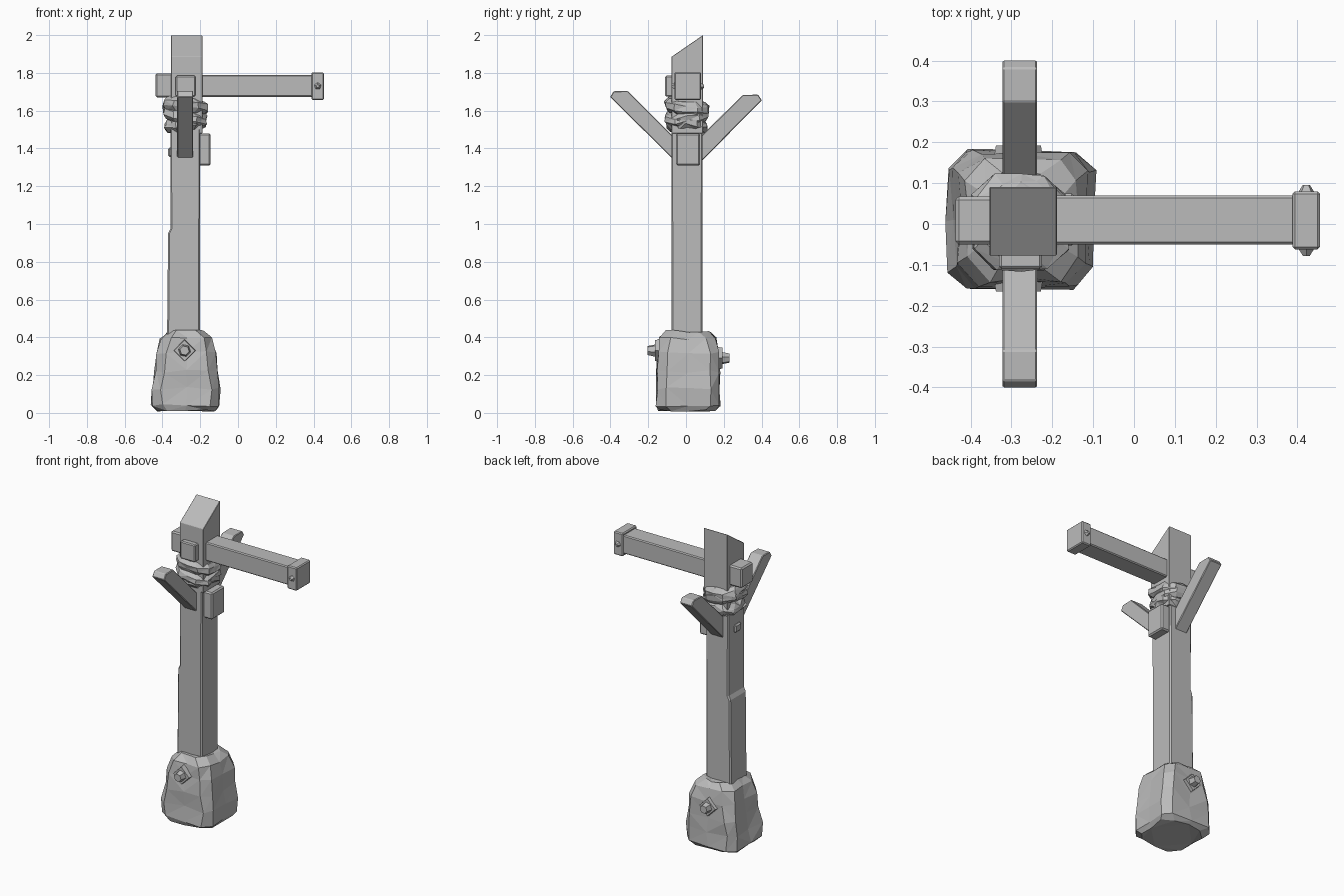
import bpy, bmesh, math, random
from mathutils import Vector, Matrix

random.seed(4)
if "Cube" in bpy.data.objects:
    bpy.data.objects.remove(bpy.data.objects["Cube"])

stone = bpy.data.materials.new("plain grey")
stone.use_nodes = True
grey = (0.5, 0.5, 0.5, 1)
stone.diffuse_color = grey
stone.node_tree.nodes["Principled BSDF"].inputs["Base Color"].default_value = grey


def finish(name, bm, bevel=0):
    bmesh.ops.recalc_face_normals(bm, faces=bm.faces)
    mesh = bpy.data.meshes.new(name)
    bm.to_mesh(mesh)
    bm.free()
    mesh.materials.append(stone)
    ob = bpy.data.objects.new(name, mesh)
    bpy.context.collection.objects.link(ob)
    if bevel:
        mod = ob.modifiers.new("Worn edges", "BEVEL")
        mod.width = bevel
        mod.segments = 1
    return ob


def box(name, x, y, z, bevel=0.005):
    bm = bmesh.new()
    bmesh.ops.create_cube(bm, size=1)
    for v in bm.verts:
        v.co = [r[0] if c < 0 else r[1] for c, r in zip(v.co, (x, y, z))]
    return finish(name, bm, bevel)


def loft(name, rings, tilt=(0, 0), jitter=0.0):
    """Stack of chamfered rectangles (z, x0, x1, y0, y1, chamfer)."""
    bm = bmesh.new()
    rows = []
    for z, x0, x1, y0, y1, c in rings:
        cx, cy = (x0 + x1) / 2, (y0 + y1) / 2
        outline = [(x0 + c, y0), (cx, y0), (x1 - c, y0), (x1, y0 + c), (x1, cy), (x1, y1 - c),
                   (x1 - c, y1), (cx, y1), (x0 + c, y1), (x0, y1 - c), (x0, cy), (x0, y0 + c)]
        row = []
        for px, py in outline:
            lean = tilt[0] * (px - cx) + tilt[1] * (py - cy)
            wobble = Vector([random.uniform(-jitter, jitter) for _ in range(3)])
            row.append(bm.verts.new(Vector((px, py, z + lean)) + wobble))
        rows.append(row)
    for a, b in zip(rows, rows[1:]):
        for i in range(len(a)):
            j = (i + 1) % len(a)
            bm.faces.new((a[i], a[j], b[j], b[i]))
    bm.faces.new(rows[0][::-1])
    bm.faces.new(rows[-1])
    if jitter:
        bmesh.ops.triangulate(bm, faces=bm.faces)
    return finish(name, bm)


def side_profile(name, points, x0, x1, bevel=0.004):
    """Outline in the y-z plane, extruded along x."""
    bm = bmesh.new()
    face = bm.faces.new([bm.verts.new((x0, y, z)) for y, z in points])
    out = bmesh.ops.extrude_face_region(bm, geom=[face])
    for v in out["geom"]:
        if isinstance(v, bmesh.types.BMVert):
            v.co.x = x1
    return finish(name, bm, bevel)


def stud(name, loc, facing, radius, depth, sides, tip=1.0, turn=0.0):
    """Short prism pointing along y."""
    bm = bmesh.new()
    bmesh.ops.create_cone(bm, cap_ends=True, segments=sides, radius1=radius,
                          radius2=radius * tip, depth=depth)
    bm.transform(Matrix.Translation(loc) @ Matrix.Rotation(facing * math.pi / 2, 4, "X")
                 @ Matrix.Rotation(turn, 4, "Z"))
    return finish(name, bm)


# Rough stone foot
loft("stone_foot", [
    (0.012, -0.43, -0.12, -0.14, 0.16, 0.06),
    (0.04, -0.455, -0.10, -0.16, 0.18, 0.05),
    (0.13, -0.45, -0.097, -0.157, 0.18, 0.045),
    (0.22, -0.437, -0.107, -0.153, 0.176, 0.045),
    (0.32, -0.425, -0.12, -0.147, 0.168, 0.045),
    (0.395, -0.408, -0.135, -0.137, 0.155, 0.05),
    (0.432, -0.37, -0.18, -0.10, 0.125, 0.05)], jitter=0.008)

# Upright post with a split on its right side and a slanted top
loft("post", [
    (0.35, -0.376, -0.2, -0.078, 0.088, 0.008),
    (0.95, -0.370, -0.2, -0.078, 0.088, 0.008),
    (0.975, -0.358, -0.2, -0.078, 0.088, 0.008),
    (1.5, -0.358, -0.2, -0.078, 0.088, 0.006)])
side_profile("post_head", [(-0.077, 1.48), (0.09, 1.48), (0.09, 2.0), (-0.077, 1.885)],
             -0.354, -0.189, 0.002)

# Crumpled binding around the post
for i, (z, half, lean) in enumerate([(1.525, 0.106, (0.12, -0.08)),
                                     (1.575, 0.112, (-0.2, 0.12)),
                                     (1.622, 0.114, (-0.1, -0.12))]):
    rings = [(z + dz, -0.279 - half * s, -0.279 + half * s, 0.004 - half * s, 0.004 + half * s, 0.05)
             for dz, s in ((-0.035, 0.86), (-0.012, 1), (0.014, 1), (0.035, 0.84))]
    loft("binding_%d" % (i + 1), rings, lean, 0.007)

# Long crossbeam, its short end and the end band
box("crossbeam", (-0.25, 0.42), (-0.05, 0.07), (1.673, 1.79), 0.006)
box("crossbeam_stub", (-0.437, -0.3), (-0.05, 0.067), (1.67, 1.797), 0.008)
box("end_band", (0.388, 0.455), (-0.062, 0.08), (1.657, 1.803), 0.006)
for facing, y in ((1, -0.068), (-1, 0.086)):
    stud("end_band_nail", (0.422, y, 1.73), facing, 0.022, 0.02, 5, 0.4)

# Front joint plate, side peg and its far end
box("joint_plate", (-0.33, -0.225), (-0.11, -0.06), (1.675, 1.785), 0.006)
box("side_peg", (-0.24, -0.145), (-0.053, 0.075), (1.31, 1.48), 0.008)
box("side_peg_end", (-0.37, -0.33), (-0.03, 0.03), (1.355, 1.405), 0.008)

# Diagonal braces
side_profile("front_brace", [(-0.06, 1.335), (-0.402, 1.672), (-0.383, 1.703),
                             (-0.31, 1.705), (-0.06, 1.455)], -0.322, -0.237)
side_profile("back_brace", [(0.07, 1.32), (0.402, 1.655), (0.382, 1.685),
                            (0.30, 1.683), (0.07, 1.455)], -0.322, -0.237)

# Bolts with diamond washers on the foot
for name, facing, y, z in (("front", 1, -0.15, 0.33), ("back", -1, 0.177, 0.29)):
    stud(name + "_washer", (-0.283, y, z), facing, 0.06, 0.03, 4, 0.92)
    stud(name + "_bolt", (-0.283, y - facing * 0.028, z), facing, 0.036, 0.05, 6, 0.7, 0.3)
